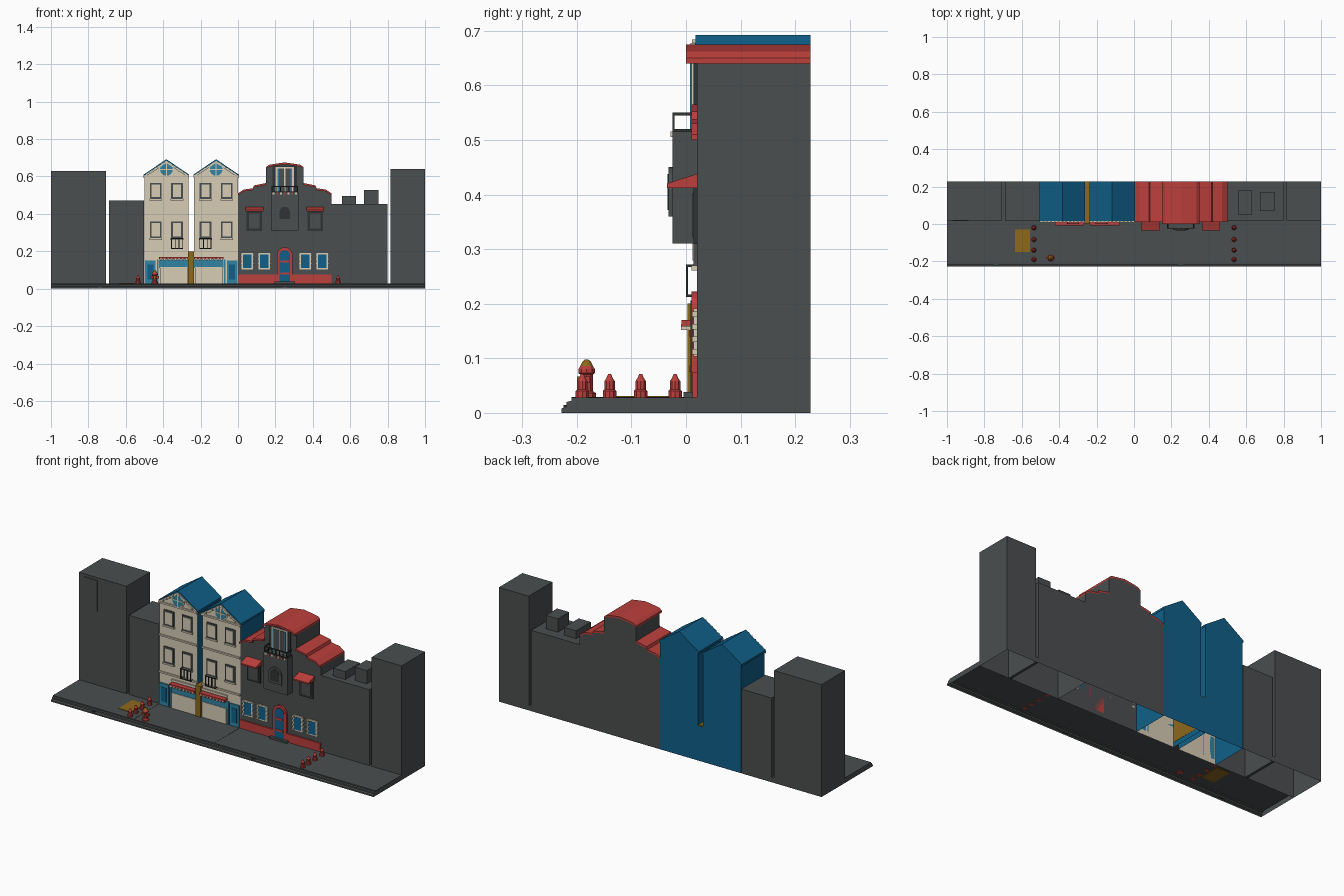
import bpy, bmesh, math

if "Cube" in bpy.data.objects:
    bpy.data.objects.remove(bpy.data.objects["Cube"])

def material(name, r, g, b):
    m = bpy.data.materials.new(name)
    m.diffuse_color = (r, g, b, 1)
    m.use_nodes = True
    m.node_tree.nodes["Principled BSDF"].inputs["Base Color"].default_value = m.diffuse_color
    return m

GREY = material("slate grey", 0.07, 0.077, 0.078)
DARK = material("dark iron", 0.03, 0.033, 0.034)
CREAM = material("cream", 0.68, 0.61, 0.47)
BLUE = material("deep blue", 0.005, 0.115, 0.25)
SKY = material("light blue", 0.03, 0.23, 0.37)
RED = material("red", 0.5, 0.05, 0.045)
OCHRE = material("ochre", 0.27, 0.14, 0.012)
WALL, BACK, PAVE = 0.02, 0.228, 0.028

def make(name, bm, *mats):
    me = bpy.data.meshes.new(name)
    bm.to_mesh(me)
    bm.free()
    for m in mats:
        me.materials.append(m)
    ob = bpy.data.objects.new(name, me)
    bpy.context.collection.objects.link(ob)
    return ob

def prism(name, pts, y0, y1, mat, front=None, open_bottom=False):
    """Extrude an x/z outline (anticlockwise from the front, bottom edge first) along y."""
    bm = bmesh.new()
    f = [bm.verts.new((x, y0, z)) for x, z in pts]
    b = [bm.verts.new((x, y1, z)) for x, z in pts]
    face = bm.faces.new(f)
    face.material_index = 1 if front else 0
    bm.faces.new(b[::-1])
    for i in range(1 if open_bottom else 0, len(pts)):
        j = (i + 1) % len(pts)
        bm.faces.new((f[i], b[i], b[j], f[j]))
    return make(name, bm, *([mat, front] if front else [mat]))

def box(name, x0, x1, y0, y1, z0, z1, mat, **kw):
    return prism(name, [(x0, z0), (x1, z0), (x1, z1), (x0, z1)], y0, y1, mat, **kw)

def arch(cx, w, z0, z1, n=8):
    r = w / 2
    return [(cx - r, z0), (cx + r, z0)] + [
        (cx + r * math.cos(math.pi * i / n), z1 - r + r * math.sin(math.pi * i / n)) for i in range(n + 1)]

def disc(cx, cz, r, n=16):
    return [(cx + r * math.cos(2 * math.pi * i / n), cz + r * math.sin(2 * math.pi * i / n)) for i in range(n)]

def lathe(name, x, y, profile, mat, n=10):
    bm = bmesh.new()
    rings = [[bm.verts.new((x + r * math.cos(2 * math.pi * i / n), y + r * math.sin(2 * math.pi * i / n), z))
              for i in range(n)] for r, z in profile]
    for a, b in zip(rings, rings[1:]):
        for i in range(n):
            j = (i + 1) % n
            bm.faces.new((a[i], a[j], b[j], b[i]))
    bm.faces.new(rings[0][::-1])
    bm.faces.new(rings[-1])
    return make(name, bm, mat)

def window(cx, cz, w, h, frame, pane, y=WALL, t=0.01):
    box("window_frame", cx - w / 2, cx + w / 2, y - 0.006, y, cz - h / 2, cz + h / 2, frame)
    box("window_pane", cx - w / 2 + t, cx + w / 2 - t, y - 0.008, y, cz - h / 2 + t, cz + h / 2 - t, pane)

def railing(x0, x1, y0, y1, z0, z1, mat, n):
    for z in (z0, z1 - 0.005):
        box("railing_bar", x0, x1, y0, y0 + 0.004, z, z + 0.005, mat)
        for x in (x0, x1 - 0.004):
            box("railing_side", x, x + 0.004, y0, y1, z, z + 0.005, mat)
    for i in range(n):
        x = x0 + (x1 - x0 - 0.004) * i / (n - 1)
        box("railing_post", x, x + 0.004, y0, y0 + 0.004, z0, z1, mat)

# Pavement: open underneath, stepped kerb
bm = bmesh.new()
steps = [(-0.228, 0), (-0.228, 0.008), (-0.219, 0.012), (-0.219, 0.02), (-0.21, 0.022), (-0.21, PAVE), (WALL, PAVE)]
for (ya, za), (yb, zb) in zip(steps, steps[1:]):
    bm.faces.new([bm.verts.new(p) for p in ((-1, ya, za), (1, ya, za), (1, yb, zb), (-1, yb, zb))])
for x in (-1, 1):
    bm.faces.new([bm.verts.new((x, y, z)) for y, z in steps + [(WALL, 0)]][::int(-x)])
make("pavement", bm, GREY)
for x in (-0.74, 0.25):
    box("kerb_drain", x - 0.012, x + 0.012, -0.224, -0.218, 0.008, 0.014, DARK)
box("pavement_hatch", -0.635, -0.555, -0.15, -0.03, 0.026, 0.031, OCHRE)
for x in (-0.5, 0):
    box("pavement_joint", x - 0.001, x + 0.001, -0.21, WALL, PAVE, PAVE + 0.0008, DARK)

# Plain grey towers at both ends
for name, x0, x1, h in (("left_tower", -1, -0.705, 0.63), ("left_block", -0.69, -0.503, 0.472),
                        ("right_block", 0.5, 0.8, 0.453), ("right_tower", 0.815, 1, 0.64)):
    box(name, x0, x1, WALL, BACK, 0, h, GREY, open_bottom=True)
box("back_plinth_left", -0.705, -0.69, WALL, BACK, 0, PAVE, GREY)
box("back_plinth_right", 0.8, 0.815, WALL, BACK, 0, PAVE, GREY)
box("tower_panel", -0.97, -0.885, WALL - 0.004, WALL, 0.44, 0.615, GREY)
box("roof_box_low", 0.555, 0.63, 0.05, 0.18, 0.45, 0.497, GREY)
box("roof_box_high", 0.675, 0.75, 0.07, 0.17, 0.45, 0.528, GREY)

# Pair of cream gabled houses; s mirrors details about the shared centre
MID = -0.25
for s in (-1, 1):
    cx = MID + s * 0.133
    l, r = cx - 0.118, cx + 0.118
    prism("gabled_house", [(l, 0), (r, 0), (r, 0.605), (cx, 0.683), (l, 0.605)],
          WALL, BACK, BLUE, front=CREAM, open_bottom=True)
    for e in (-1, 1):
        ex = cx + e * 0.122
        slope = [(ex, 0.598), (cx, 0.68), (cx, 0.692), (ex, 0.61)]
        prism("roof_slope", slope if e < 0 else slope[::-1], 0.017, BACK, BLUE)
        trim = [(ex, 0.592), (cx, 0.672), (cx, 0.684), (ex, 0.604)]
        prism("gable_trim", trim if e < 0 else trim[::-1], 0.011, WALL, CREAM)
        for i in range(6):
            t = (i + 0.5) / 6
            x, z = ex + (cx - ex) * t, 0.598 + 0.08 * t
            box("gable_block", x - 0.005, x + 0.005, 0.008, WALL, z - 0.004, z + 0.006, CREAM)
        for z, h in ((0.523, 0.085), (0.315, 0.09)):
            window(cx + e * 0.057, z, 0.062, h, GREY, CREAM, t=0.009)
            box("window_sill", cx + e * 0.057 - 0.034, cx + e * 0.057 + 0.034, 0.01, WALL,
                z - h / 2 - 0.009, z - h / 2, CREAM)
    # Round attic window with spokes
    prism("round_window_rim", disc(cx, 0.638, 0.04), 0.015, WALL, CREAM)
    prism("round_window", disc(cx, 0.638, 0.034), 0.013, WALL, SKY)
    box("round_window_bar", cx - 0.003, cx + 0.003, 0.011, WALL, 0.604, 0.672, CREAM)
    box("round_window_bar", cx - 0.034, cx + 0.034, 0.011, WALL, 0.635, 0.641, CREAM)
    # Floor bands
    for z in (0.595, 0.412, 0.205):
        box("floor_band", l, r, 0.013, WALL, z, z + 0.009, CREAM)
    # Iron balcony on the inner window
    bx = cx - s * 0.057
    railing(bx - 0.032, bx + 0.032, 0.0, WALL, 0.212, 0.272, DARK, 4)
    # Shopfront with awning and door
    a, b = sorted((MID + s * 0.016, MID + s * 0.172))
    box("shop_sign", a, b, 0.013, WALL, 0.112, 0.155, SKY)
    box("shop_window", a + 0.004, b - 0.004, 0.010, WALL, PAVE, 0.115, CREAM)
    box("shop_cornice", a, b, 0.012, WALL, 0.175, 0.188, CREAM)
    box("awning", a, b, -0.008, WALL, 0.158, 0.17, RED)
    for i in range(8):
        x = a + (b - a) * (i + 0.25) / 8
        box("awning_stripe", x, x + (b - a) / 16, -0.009, 0.01, 0.152, 0.162, CREAM)
    box("shop_pillar", MID + s * 0.178 - 0.004, MID + s * 0.178 + 0.004, 0.012, WALL, PAVE, 0.155, SKY)
    a, b = sorted((MID + s * 0.19, MID + s * 0.247))
    box("blue_door", a, b, 0.012, WALL, PAVE, 0.15, SKY)
    box("door_panel", a + 0.012, b - 0.012, 0.010, WALL, 0.05, 0.13, BLUE)
# Ochre passage between the houses
box("passage", MID - 0.016, MID + 0.016, 0.003, BACK - 0.002, PAVE, 0.2, OCHRE)
box("passage_back", MID - 0.016, MID + 0.016, BACK - 0.002, BACK, 0, 0.195, BLUE)

# Grey house with a stepped gable and red roof
C = 0.25
half = [(0.0, 0.5), (0.03, 0.52), (0.08, 0.527), (0.085, 0.542), (0.15, 0.555),
        (0.15, 0.64), (0.165, 0.652), (0.2, 0.658), (0.25, 0.665)]
top = half + [(0.5 - x, z) for x, z in half[-2::-1]]
prism("stepped_house", [(0, 0), (0.5, 0)] + top[::-1], WALL, BACK, GREY, open_bottom=True)
for (xa, za), (xb, zb) in zip(top, top[1:]):
    if abs(xb - xa) > 0.001:
        prism("red_roof", [(xa, za), (xb, zb), (xb, zb + 0.01), (xa, za + 0.01)],
              0.0 if za > 0.6 else 0.01, BACK, RED)
box("red_plinth", 0, 0.5, 0.012, WALL, PAVE, 0.075, RED)
# Arched door
prism("door_surround", arch(C, 0.085, PAVE, 0.222), 0.010, WALL, RED)
prism("arched_door", arch(C, 0.058, PAVE, 0.206), 0.008, WALL, BLUE)
for z in (0.075, 0.14):
    box("door_strap", C - 0.022, C + 0.022, 0.006, WALL, z, z + 0.012, RED)
box("doorstep", C - 0.055, C + 0.055, -0.005, WALL, PAVE, 0.038, GREY)
# Centre bay, arched window and balcony
box("bay", C - 0.073, C + 0.073, -0.025, WALL, 0.31, 0.515, GREY)
prism("bay_window_frame", arch(C, 0.082, 0.36, 0.45), -0.032, -0.025, GREY)
prism("bay_window_pane", arch(C, 0.056, 0.372, 0.438), -0.034, -0.03, DARK)
box("balcony_window_frame", C - 0.05, C + 0.05, 0.010, WALL, 0.515, 0.65, CREAM)
box("balcony_window_surround", C - 0.065, C + 0.065, 0.014, WALL, 0.515, 0.658, DARK)
for e in (-1, 1):
    box("balcony_window_pane", C + e * 0.021 - 0.018, C + e * 0.021 + 0.018, 0.008, WALL, 0.52, 0.642, GREY)
    box("balcony_window_edge", C + e * 0.036 - 0.004, C + e * 0.036 + 0.004, 0.007, WALL, 0.52, 0.642, SKY)
railing(C - 0.07, C + 0.07, -0.025, WALL, 0.515, 0.55, DARK, 7)
for i in range(7):
    x = C - 0.06 + 0.02 * i
    box("balcony_dentil", x - 0.005, x + 0.005, -0.028, -0.025, 0.505, 0.515, RED if i % 2 else CREAM)
for s in (-1, 1):
    # Upper window under a sloping red canopy
    x = C + s * 0.163
    window(x, 0.362, 0.082, 0.105, DARK, GREY, t=0.012)
    canopy = box("red_canopy", x - 0.048, x + 0.048, -0.035, WALL, 0.412, 0.42, RED)
    for v in canopy.data.vertices:
        if v.co.y > 0 and v.co.z > 0.415:
            v.co.z = 0.438
    # Lower windows with scalloped cream frames
    for d in (0.11, 0.2):
        wx = C + s * d
        window(wx, 0.147, 0.062, 0.088, CREAM, BLUE, t=0.009)
        for z in (0.112, 0.135, 0.158, 0.181):
            for e in (-1, 1):
                box("frame_block", wx + e * 0.03 - 0.006, wx + e * 0.03 + 0.006, 0.011, WALL,
                    z - 0.005, z + 0.005, CREAM)

# Bollards and hydrant
for x in (-0.535, 0.535):
    for y in (-0.02, -0.083, -0.14, -0.19):
        lathe("bollard", x, y, [(0.013, 0.026), (0.013, 0.04), (0.010, 0.043), (0.010, 0.058),
                                (0.006, 0.064), (0.003, 0.071)], RED)
HX, HY = -0.445, -0.182
lathe("hydrant", HX, HY, [(0.018, 0.026), (0.018, 0.036), (0.012, 0.04), (0.012, 0.07),
                          (0.016, 0.073), (0.016, 0.08), (0.012, 0.086)], RED)
lathe("hydrant_cap", HX, HY, [(0.012, 0.086), (0.008, 0.094), (0.003, 0.098)], OCHRE)
box("hydrant_outlet", HX - 0.022, HX + 0.022, HY - 0.006, HY + 0.006, 0.055, 0.067, RED)
box("hydrant_nozzle", HX - 0.006, HX + 0.006, HY - 0.018, HY, 0.055, 0.067, OCHRE)
